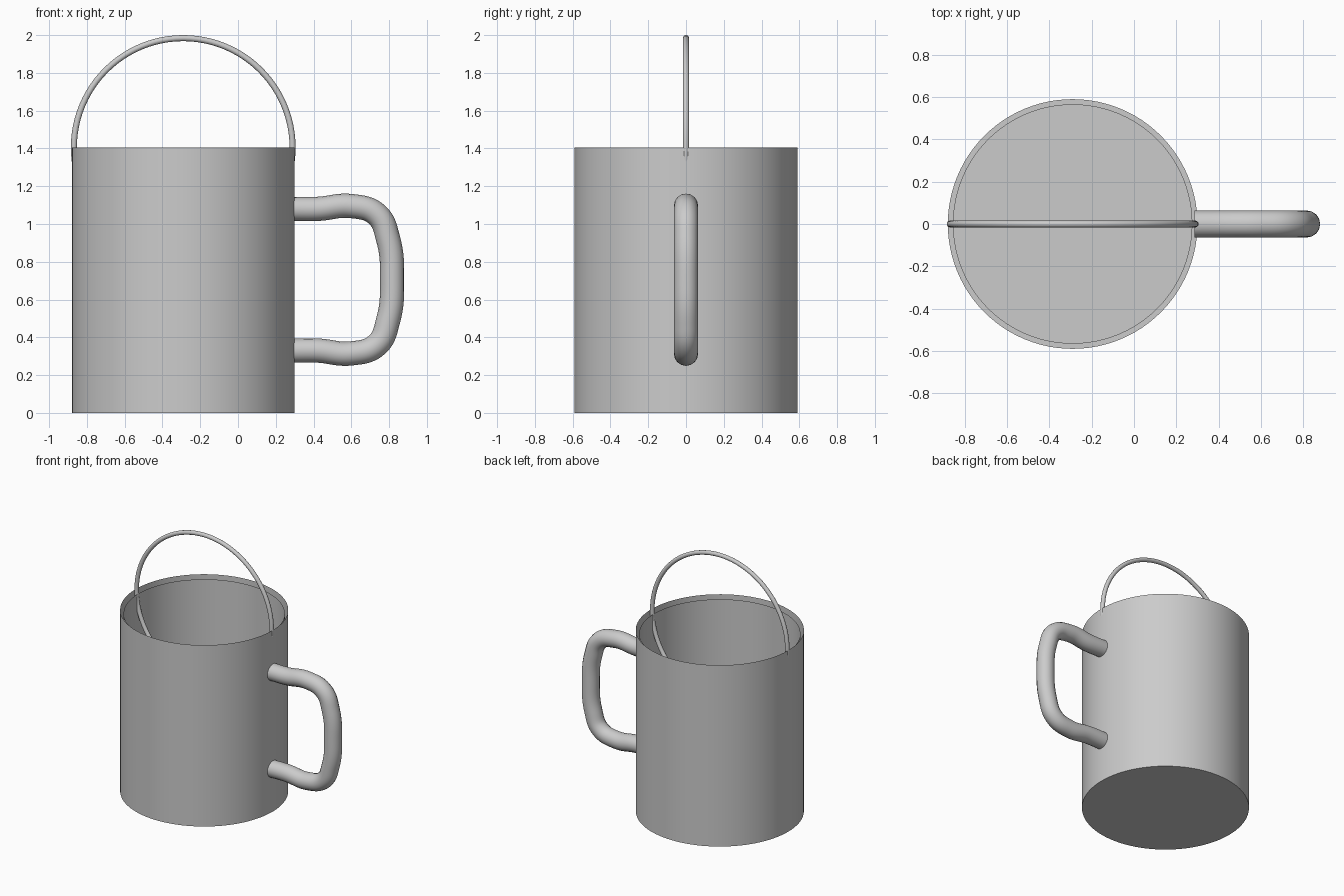
import bpy, bmesh, math

if "Cube" in bpy.data.objects:
    bpy.data.objects.remove(bpy.data.objects["Cube"])

CX = -0.29      # mug axis
TOP = 1.405     # rim height
MID = TOP / 2


def smooth(obj, angle=35):
    bpy.ops.object.select_all(action='DESELECT')
    obj.select_set(True)
    bpy.context.view_layer.objects.active = obj
    bpy.ops.object.shade_smooth_by_angle(angle=math.radians(angle))


def open_cup(name, radius, z0, z1, inward=False):
    """Open-topped cylinder with a flat floor."""
    bm = bmesh.new()
    n = 96
    ring = [(math.cos(2 * math.pi * i / n), math.sin(2 * math.pi * i / n)) for i in range(n)]
    low = [bm.verts.new((CX + radius * c, radius * s, z0)) for c, s in ring]
    high = [bm.verts.new((CX + radius * c, radius * s, z1)) for c, s in ring]
    for i in range(n):
        j = (i + 1) % n
        bm.faces.new((low[i], low[j], high[j], high[i]))
    bm.faces.new(low[::-1])
    if inward:
        bmesh.ops.reverse_faces(bm, faces=bm.faces[:])
    me = bpy.data.meshes.new(name)
    bm.to_mesh(me)
    bm.free()
    obj = bpy.data.objects.new(name, me)
    bpy.context.collection.objects.link(obj)
    smooth(obj)
    return obj


# Mug: outer wall and a slightly smaller inner liner
open_cup("mug_outer", 0.59, 0.0, TOP)
open_cup("mug_inner", 0.566, 0.028, TOP - 0.028, inward=True)

# Thin wire ring standing in the mug, its upper half forming the bail
bpy.ops.mesh.primitive_torus_add(location=(CX, 0, TOP), rotation=(math.pi / 2, 0, 0),
                                 major_radius=0.579, minor_radius=0.016,
                                 major_segments=96, minor_segments=16)
ring = bpy.context.object
ring.name = "wire_ring"
smooth(ring, 60)

# Side handle: round tube along a path mirrored about its middle height
HZ = 0.705
upper = [(0.285, 1.08), (0.42, 1.08), (0.6, 1.095), (0.735, 1.05), (0.795, 0.92)]
path = upper + [(0.816, HZ)] + [(x, 2 * HZ - z) for x, z in reversed(upper)]
curve = bpy.data.curves.new("side_handle", 'CURVE')
curve.dimensions = '3D'
curve.bevel_depth = 0.064
curve.bevel_resolution = 6
curve.resolution_u = 10
curve.use_fill_caps = True
spline = curve.splines.new('BEZIER')
spline.bezier_points.add(len(path) - 1)
for p, (x, z) in zip(spline.bezier_points, path):
    p.co = (x, 0, z)
    p.handle_left_type = p.handle_right_type = 'AUTO'
handle = bpy.data.objects.new("side_handle", curve)
bpy.context.collection.objects.link(handle)
bpy.ops.object.select_all(action='DESELECT')
handle.select_set(True)
bpy.context.view_layer.objects.active = handle
bpy.ops.object.convert(target='MESH')
smooth(bpy.context.object, 50)
